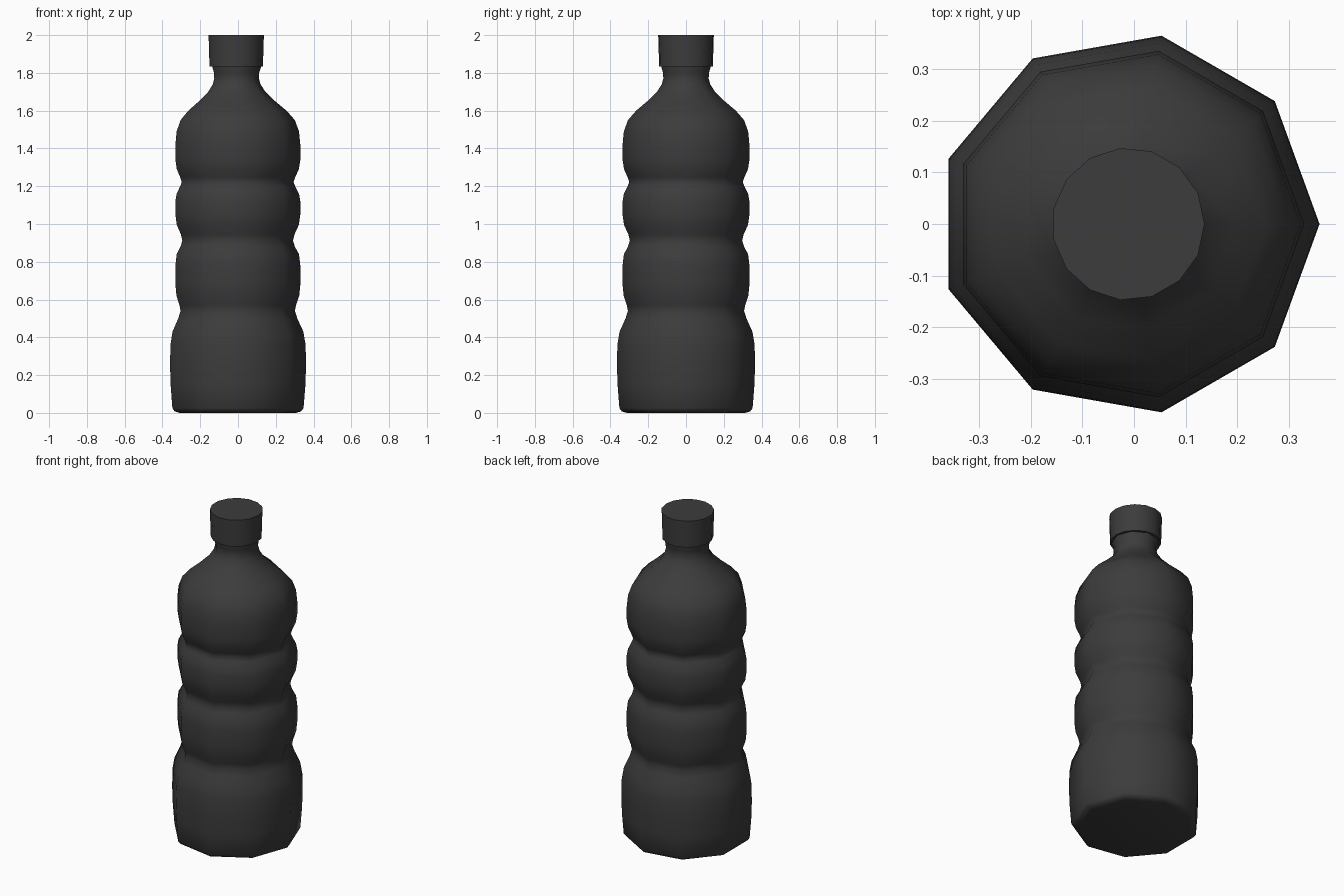
import bpy, bmesh
from math import cos, sin, pi, radians

if "Cube" in bpy.data.objects:
    bpy.data.objects.remove(bpy.data.objects["Cube"])

CX = -0.011  # axis offset so that the odd-sided body is centred

dark = bpy.data.materials.new("dark_plastic")
dark.diffuse_color = (0.045, 0.045, 0.045, 1)
dark.use_nodes = True
dark.node_tree.nodes["Principled BSDF"].inputs["Base Color"].default_value = dark.diffuse_color


def lathe(name, profile, sides, angle):
    """Revolve (radius, z) points around the bottle axis and close both ends."""
    bm = bmesh.new()
    rings = [[bm.verts.new((CX + r * cos(2 * pi * i / sides),
                            r * sin(2 * pi * i / sides), z))
              for i in range(sides)] for r, z in profile]
    for a, b in zip(rings, rings[1:]):
        for i in range(sides):
            j = (i + 1) % sides
            bm.faces.new((a[i], a[j], b[j], b[i]))
    bm.faces.new(rings[0][::-1])
    bm.faces.new(rings[-1])
    mesh = bpy.data.meshes.new(name)
    bm.to_mesh(mesh)
    bm.free()
    mesh.materials.append(dark)
    obj = bpy.data.objects.new(name, mesh)
    bpy.context.collection.objects.link(obj)
    bpy.ops.object.select_all(action='DESELECT')
    obj.select_set(True)
    bpy.context.view_layer.objects.active = obj
    bpy.ops.object.shade_smooth_by_angle(angle=radians(angle))
    return obj


# Nine-sided body: base, three grip grooves, shoulder and neck
body = [(0.318, 0.0), (0.345, 0.008), (0.358, 0.025), (0.368, 0.15), (0.371, 0.25),
        (0.369, 0.36), (0.357, 0.43), (0.325, 0.50)]
body += [(0.312, 0.54), (0.318, 0.57), (0.335, 0.62), (0.341, 0.68),
         (0.341, 0.78), (0.334, 0.84), (0.312, 0.88)]
body += [(0.302, 0.912), (0.31, 0.945), (0.333, 0.995), (0.341, 1.05),
         (0.341, 1.12), (0.334, 1.16), (0.314, 1.20)]
body += [(0.305, 1.222), (0.314, 1.248), (0.333, 1.29), (0.341, 1.34),
         (0.341, 1.42), (0.334, 1.49), (0.312, 1.55), (0.268, 1.60),
         (0.208, 1.65), (0.156, 1.70), (0.130, 1.74), (0.122, 1.77),
         (0.123, 1.80), (0.133, 1.83), (0.133, 1.86)]
lathe("bottle_body", body, 9, 60)

# Fifteen-sided screw cap
cap = [(0.143, 1.835), (0.148, 2.0)]
lathe("bottle_cap", cap, 15, 30)
